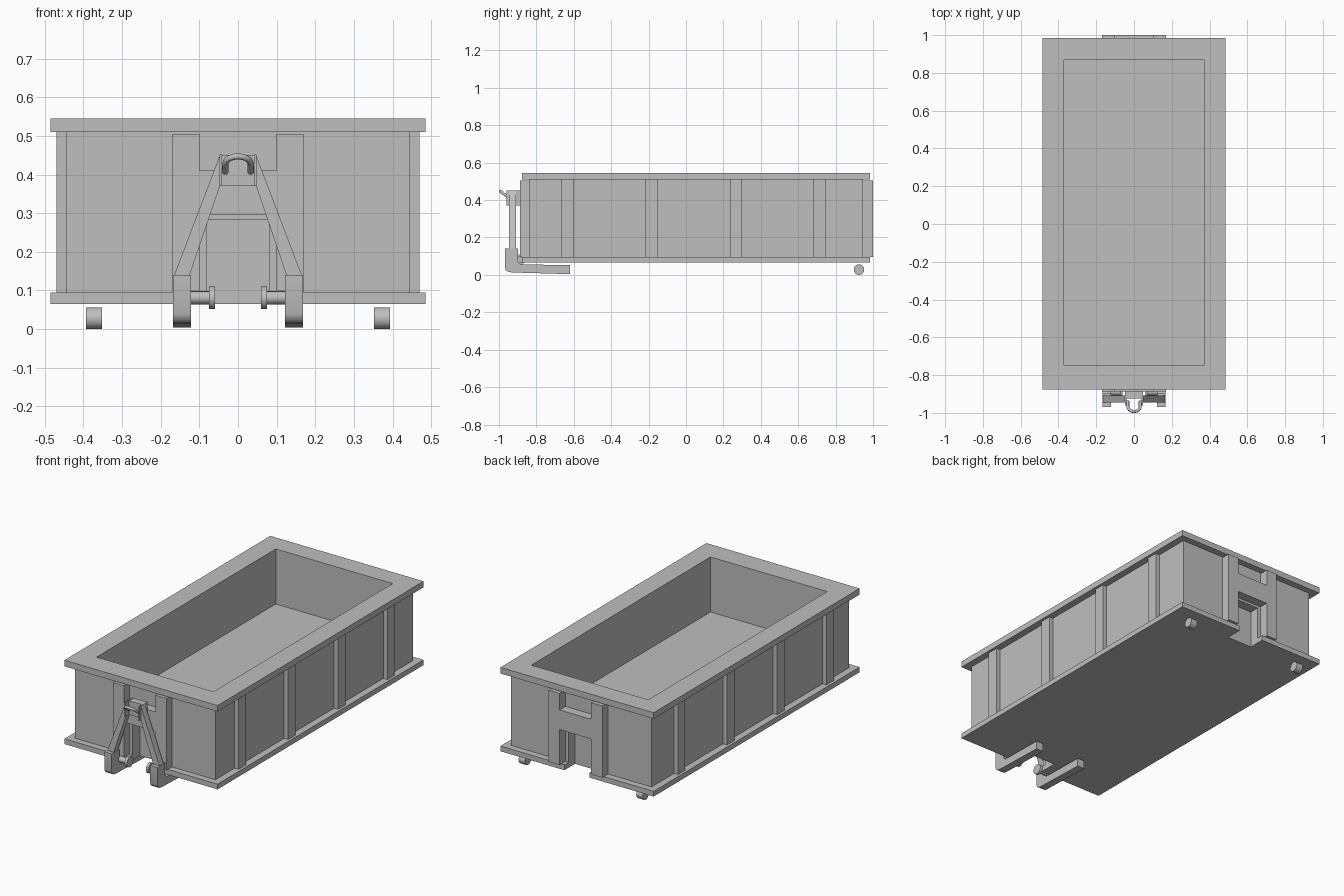
import bpy, bmesh, math
from mathutils import Vector

cube = bpy.data.objects.get("Cube")
if cube:
    bpy.data.objects.remove(cube, do_unlink=True)

steel = bpy.data.materials.new("steel_grey")
steel.use_nodes = True
GREY = (0.52, 0.52, 0.52, 1)
steel.diffuse_color = GREY
steel.node_tree.nodes["Principled BSDF"].inputs["Base Color"].default_value = GREY


def finish(name, bm):
    bmesh.ops.recalc_face_normals(bm, faces=bm.faces)
    mesh = bpy.data.meshes.new(name)
    bm.to_mesh(mesh)
    bm.free()
    mesh.materials.append(steel)
    obj = bpy.data.objects.new(name, mesh)
    bpy.context.collection.objects.link(obj)
    return obj


def box(name, x, y, z):
    bm = bmesh.new()
    bmesh.ops.create_cube(bm, size=1)
    for v in bm.verts:
        v.co = [(a + b) / 2 + c * (b - a) for c, (a, b) in zip(v.co, (x, y, z))]
    return finish(name, bm)


def prism(name, points, axis, lo, hi):
    """Extrude a profile along x (points are y, z) or y (points are x, z)."""
    bm = bmesh.new()
    put = (lambda p: (lo, p[0], p[1])) if axis == "x" else (lambda p: (p[0], lo, p[1]))
    face = bm.faces.new([bm.verts.new(put(p)) for p in points])
    out = bmesh.ops.extrude_face_region(bm, geom=[face])["geom"]
    step = Vector((hi - lo, 0, 0)) if axis == "x" else Vector((0, hi - lo, 0))
    bmesh.ops.translate(bm, vec=step, verts=[g for g in out if isinstance(g, bmesh.types.BMVert)])
    return finish(name, bm)


def smooth(obj):
    bpy.ops.object.select_all(action="DESELECT")
    obj.select_set(True)
    bpy.context.view_layer.objects.active = obj
    bpy.ops.object.shade_smooth_by_angle(angle=math.radians(40))


def cylinder(name, x, y, z, radius):
    points = [(y + radius * math.cos(i * math.tau / 32), z + radius * math.sin(i * math.tau / 32))
              for i in range(32)]
    obj = prism(name, points, "x", *x)
    smooth(obj)
    return obj


def cut(obj, cutters):
    for c in cutters:
        mod = obj.modifiers.new("cut", "BOOLEAN")
        mod.operation, mod.solver, mod.object = "DIFFERENCE", "EXACT", c
        bpy.context.view_layer.objects.active = obj
        bpy.ops.object.modifier_apply(modifier=mod.name)


# Open container with a recess in each end
body = box("container_body", (-.445, .445), (-.84, .947), (.095, .51))
rim = box("top_rim", (-.485, .485), (-.877, .985), (.51, .545))
flange = box("base_flange", (-.485, .485), (-.877, .985), (.065, .095))
cavity = box("cavity_cutter", (-.37, .37), (-.75, .87), (.23, .7))
recesses = [box("recess_cutter", (-.08, .08), y, (.03, .283)) for y in ((-1.1, -.77), (.89, 1.2))]
cut(body, [cavity] + recesses)
cut(rim, [cavity])
cut(flange, recesses)
for helper in [cavity] + recesses:
    bpy.data.objects.remove(helper, do_unlink=True)

# Side ribs
for side in (-1, 1):
    for y in (-.632, -.185, .267, .712):
        box("side_rib", sorted((side * .445, side * .47)), (y - .033, y + .033), (.095, .51))

# H-shaped end frames
half = [(.1, .505), (.17, .505), (.17, .095), (.1, .095), (.1, .297)]
outline = [(.1, .41)] + half + [(-x, z) for x, z in reversed(half)] + [(-.1, .41)]
prism("front_end_frame", outline, "y", -.888, -.84)
prism("rear_end_frame", outline, "y", .947, 1.0)

# Lifting frame: feet with runners, slanted legs, guide rollers, rear wheels
foot = [(-.968, .14), (-.968, .04), (-.963, .025), (-.95, .016), (-.93, .013),
        (-.62, .004), (-.62, .052), (-.885, .056), (-.898, .07), (-.898, .14)]
for side in (-1, 1):
    def span(a, b):
        return sorted((side * a, side * b))
    smooth(prism("foot_runner", foot, "x", *span(.122, .168)))
    leg = [(side * x, z) for x, z in ((.165, .14), (.047, .45), (.047, .37), (.125, .14))]
    prism("slanted_leg", leg, "y", -.946, -.909)
    box("hook_side_plate", span(.041, .048), (-.96, -.885), (.37, .452))
    cylinder("roller_axle", span(.07, .125), -.89, .081, .017)
    cylinder("roller_disc", span(.06, .075), -.89, .081, .029)
    cylinder("rear_wheel", span(.352, .393), .925, .028, .028)

box("hook_block", (-.041, .041), (-.925, -.885), (.37, .45))

# Tilted lifting loop
curve = bpy.data.curves.new("lifting_loop", "CURVE")
curve.dimensions = "3D"
curve.bevel_depth = .008
curve.bevel_resolution = 3
curve.use_fill_caps = True
arch = [(.033 * math.cos(a), .033 * math.sin(a)) for a in (i * math.pi / 16 for i in range(17))]
path = [(.033, -.035)] + arch + [(-.033, -.035)]
spline = curve.splines.new("POLY")
spline.points.add(len(path) - 1)
for p, (x, t) in zip(spline.points, path):
    p.co = (x, -.966 - t * .8, .427 + t * .6, 1)
curve.materials.append(steel)
loop = bpy.data.objects.new("lifting_loop", curve)
bpy.context.collection.objects.link(loop)
